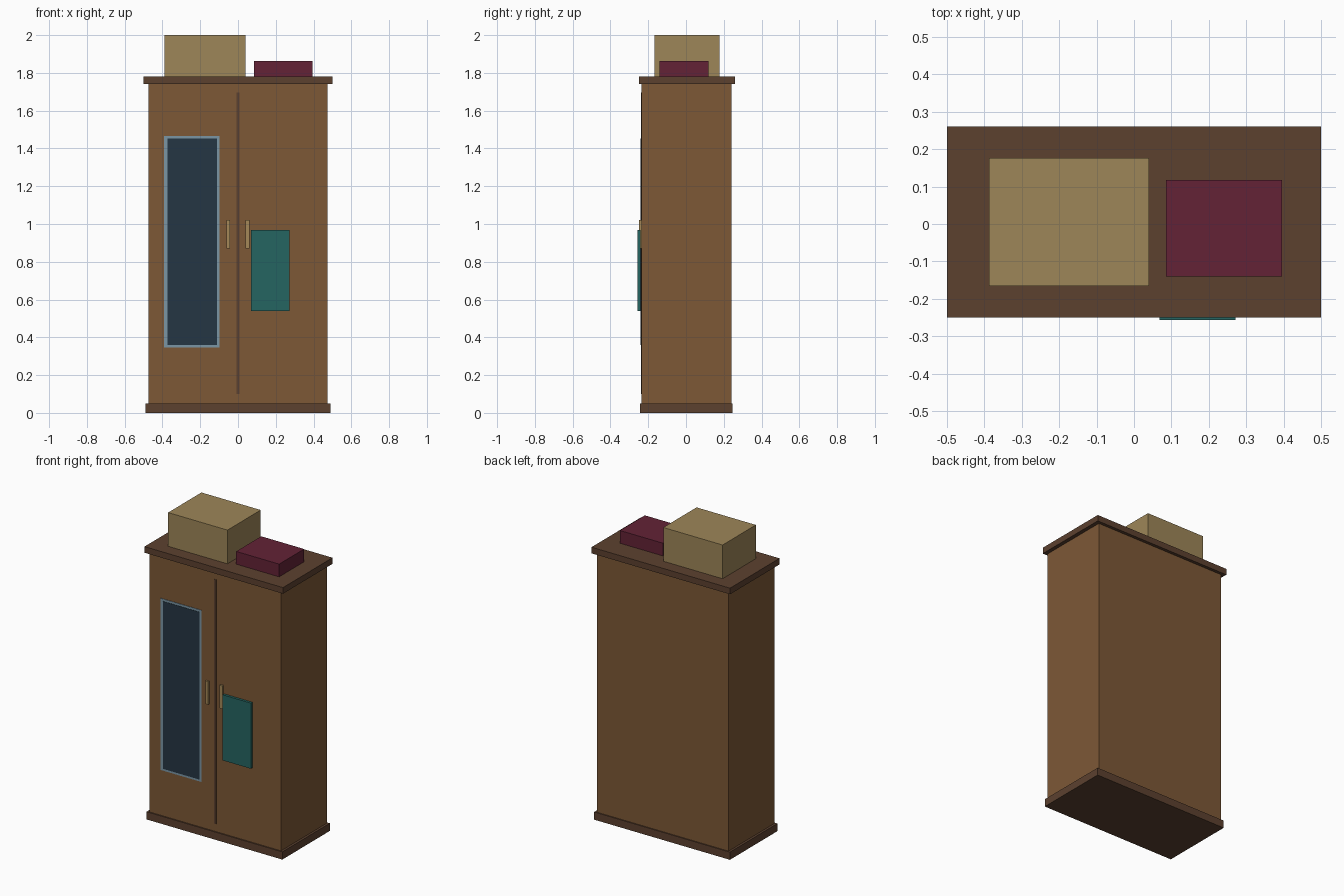
import bpy

if "Cube" in bpy.data.objects:
    bpy.data.objects.remove(bpy.data.objects["Cube"])


def srgb(r, g, b):
    """Material colour from 0-255 sRGB to linear."""
    def lin(c):
        c /= 255
        return c / 12.92 if c <= 0.04045 else ((c + 0.055) / 1.055) ** 2.4
    return (lin(r), lin(g), lin(b), 1.0)


def material(name, *rgb):
    m = bpy.data.materials.new(name)
    m.diffuse_color = srgb(*rgb)
    m.use_nodes = True
    m.node_tree.nodes["Principled BSDF"].inputs["Base Color"].default_value = m.diffuse_color
    return m


wood = material("brown wood", 125, 88, 54)
trim = material("dark wood", 92, 65, 47)
card = material("tan cardboard", 157, 134, 88)
red = material("burgundy", 99, 34, 54)
teal = material("teal cloth", 37, 101, 97)
frame = material("grey blue frame", 123, 150, 165)
glass = material("dark glass", 37, 54, 67)
brass = material("brass", 165, 137, 88)


def box(name, mat, x, y, z):
    """Box spanning the given (min, max) ranges."""
    bpy.ops.mesh.primitive_cube_add(size=1)
    ob = bpy.context.object
    ob.name = name
    ob.location = [(a + b) / 2 for a, b in (x, y, z)]
    ob.scale = [b - a for a, b in (x, y, z)]
    bpy.ops.object.transform_apply(location=True, rotation=False, scale=True)
    ob.data.materials.append(mat)
    return ob


FRONT = -0.235

# Carcass with plinth and cornice
box("cabinet_body", wood, (-0.475, 0.475), (FRONT, 0.24), (0.05, 1.74))
box("plinth", trim, (-0.49, 0.49), (-0.243, 0.247), (0, 0.05))
box("cornice", trim, (-0.5, 0.5), (-0.25, 0.26), (1.74, 1.78))

# Gap between the doors
box("door_seam", trim, (-0.008, 0.008), (FRONT - 0.003, FRONT + 0.002), (0.10, 1.695))

# Mirror on the left door
box("mirror_frame", frame, (-0.393, -0.098), (FRONT - 0.003, FRONT + 0.002), (0.347, 1.467))
box("mirror_glass", glass, (-0.374, -0.111), (FRONT - 0.005, FRONT), (0.36, 1.453))

# Pair of door handles
for name, cx in (("left_handle", -0.052), ("right_handle", 0.05)):
    box(name, brass, (cx - 0.01, cx + 0.01), (-0.248, FRONT), (0.87, 1.02))

# Cloth hanging on the right door
box("hanging_cloth", teal, (0.068, 0.272), (-0.257, -0.241), (0.54, 0.968))

# Storage on top
box("cardboard_box", card, (-0.388, 0.04), (-0.166, 0.177), (1.78, 2.0))
box("flat_case", red, (0.085, 0.395), (-0.14, 0.118), (1.78, 1.863))
